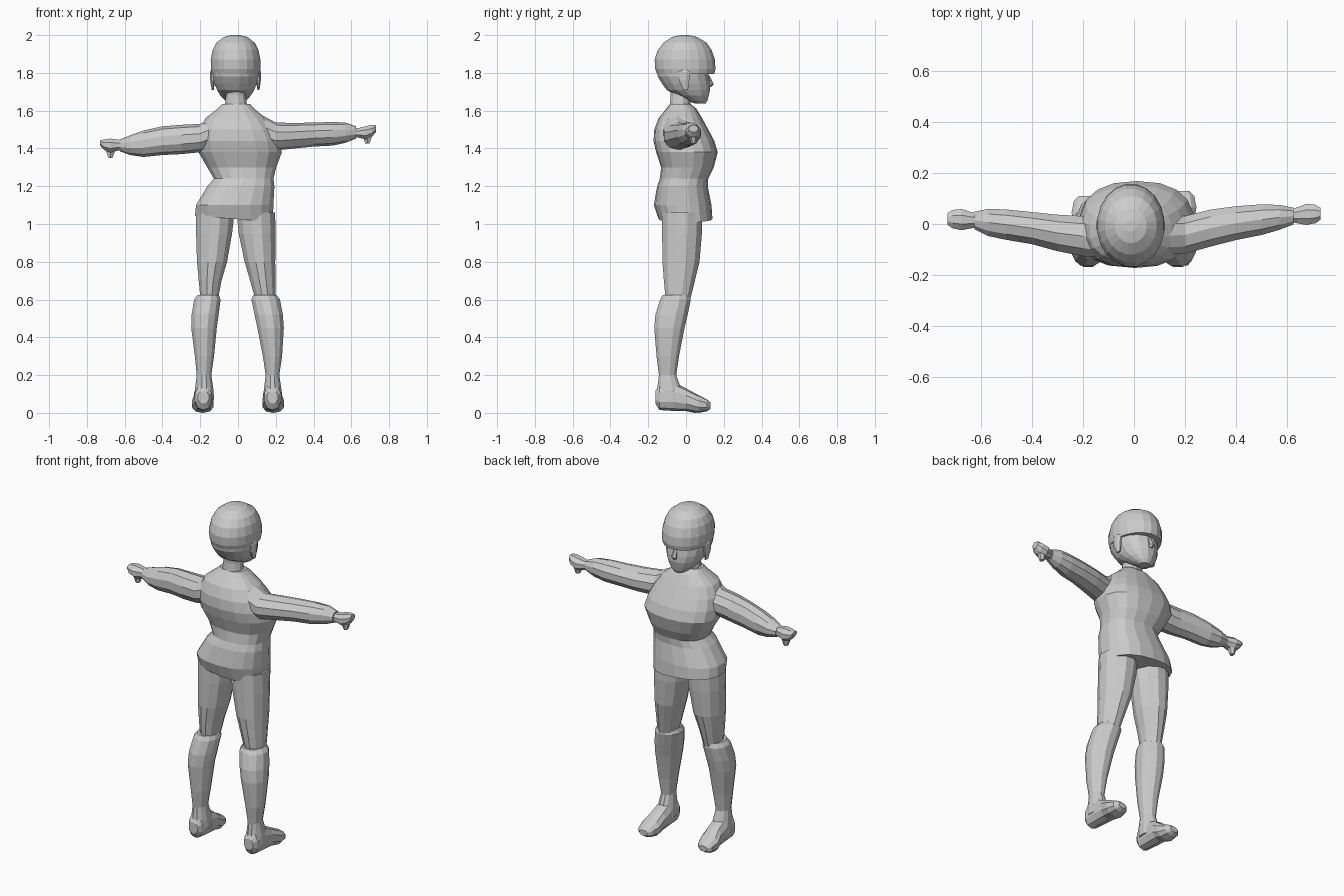
import bpy, bmesh, math


def loft(name, rings, axis, sides, power=1.0, tweak=None):
    """Skin oval rings: (position on axis, u0, u1, v0, v1)."""
    bm = bmesh.new()
    loops = []
    for p, u0, u1, v0, v1 in rings:
        loop = []
        for i in range(sides):
            a = math.tau * (i + 0.5) / sides
            c, s = math.cos(a), math.sin(a)
            u = (u0 + u1) / 2 + (u1 - u0) / 2 * math.copysign(abs(c) ** power, c)
            v = (v0 + v1) / 2 + (v1 - v0) / 2 * math.copysign(abs(s) ** power, s)
            co = {'x': (p, u, v), 'y': (u, p, v), 'z': (u, v, p)}[axis]
            loop.append(bm.verts.new(co))
        loops.append(loop)
    for a, b in zip(loops, loops[1:]):
        for i in range(sides):
            j = (i + 1) % sides
            bm.faces.new((a[i], a[j], b[j], b[i]))
    bm.faces.new(loops[0])
    bm.faces.new(loops[-1])
    if tweak:
        for v in bm.verts:
            tweak(v.co)
    bmesh.ops.recalc_face_normals(bm, faces=bm.faces)
    me = bpy.data.meshes.new(name)
    bm.to_mesh(me)
    bm.free()
    ob = bpy.data.objects.new(name, me)
    bpy.context.collection.objects.link(ob)
    return ob


# Head: smooth cap with a brow rim, recessed face below it
loft("skull_cap", [
    (2.0, -.04, .012, -.03, .015), (1.99, -.075, .05, -.075, .06),
    (1.96, -.115, .09, -.12, .11), (1.92, -.136, .11, -.152, .138),
    (1.87, -.146, .12, -.168, .155), (1.82, -.145, .12, -.165, .158),
    (1.795, -.14, .115, -.155, .152)], 'z', 20)
loft("face", [
    (1.83, -.136, .11, -.16, .12), (1.78, -.136, .11, -.152, .122),
    (1.745, -.128, .102, -.13, .128), (1.71, -.113, .088, -.105, .13),
    (1.68, -.095, .07, -.05, .122), (1.655, -.07, .045, .0, .115),
    (1.637, -.045, .02, .05, .105)], 'z', 16)
loft("nose", [
    (1.785, -.023, -.003, .1, .125), (1.74, -.03, .004, .1, .147),
    (1.725, -.026, .0, .1, .135)], 'z', 6)
for name, x in (("left_ear", -.134), ("right_ear", .108)):
    loft(name, [
        (1.825, x - .006, x + .006, -.025, .015), (1.805, x - .015, x + .015, -.04, .027),
        (1.76, x - .014, x + .014, -.04, .02), (1.71, x - .006, x + .006, -.015, .012)], 'z', 8)
loft("neck", [
    (1.76, -.065, .042, -.09, .03), (1.68, -.065, .042, -.083, .022),
    (1.6, -.075, .055, -.09, .03)], 'z', 12)


# Tunic with pinched waist and slightly slanted hem
def slant(co):
    if co.z < 1.06:
        co.z -= .08 * co.x


loft("tunic", [
    (1.635, -.085, .065, -.085, .025), (1.61, -.11, .088, -.105, .055),
    (1.56, -.175, .15, -.145, .085), (1.5, -.205, .195, -.168, .118),
    (1.44, -.215, .222, -.172, .15), (1.38, -.212, .235, -.158, .168),
    (1.3, -.165, .205, -.132, .147), (1.24, -.13, .19, -.138, .118),
    (1.2, -.165, .195, -.153, .115), (1.1, -.225, .19, -.17, .135),
    (1.025, -.23, .187, -.145, .14)], 'z', 18, .85, slant)

# Arms, including sleeves that narrow at the wrist
loft("left_arm", [
    (-.1, -.135, .03, 1.41, 1.58), (-.2, -.13, .035, 1.38, 1.53),
    (-.3, -.11, .04, 1.37, 1.525), (-.4, -.082, .05, 1.365, 1.517),
    (-.5, -.065, .06, 1.355, 1.495), (-.57, -.05, .062, 1.365, 1.47),
    (-.625, -.022, .05, 1.385, 1.448)], 'x', 10)
loft("right_arm", [
    (.1, -.125, .03, 1.42, 1.59), (.2, -.12, .035, 1.39, 1.537),
    (.3, -.092, .06, 1.4, 1.535), (.4, -.066, .073, 1.41, 1.537),
    (.5, -.046, .08, 1.415, 1.54), (.57, -.025, .077, 1.43, 1.537),
    (.625, -.003, .065, 1.452, 1.517)], 'x', 10)

# Small fists with thumbs hanging below
loft("left_hand", [
    (-.6, -.015, .04, 1.39, 1.445), (-.64, -.02, .05, 1.385, 1.45),
    (-.675, -.028, .062, 1.375, 1.455), (-.71, -.02, .058, 1.39, 1.45),
    (-.73, -.005, .045, 1.415, 1.443)], 'x', 8)
loft("right_hand", [
    (.6, .01, .055, 1.46, 1.51), (.64, .0, .068, 1.455, 1.51),
    (.675, -.007, .083, 1.445, 1.52), (.71, .0, .078, 1.46, 1.527),
    (.73, .015, .065, 1.485, 1.525)], 'x', 8)
for name, x, y, z in (("left_thumb", -.675, .02, 1.35), ("right_thumb", .685, .04, 1.425)):
    loft(name, [
        (z, x - .013, x + .013, y - .015, y + .015),
        (z + .05, x - .032, x + .032, y - .024, y + .024)], 'z', 6)

# Legs: thighs, calves with a boot step at the knee, and feet
thigh_y = [(1.06, -.13, .09), (.95, -.13, .088), (.8, -.128, .075), (.7, -.12, .05), (.6, -.11, .025)]
calf_y = [(.625, -.125, .022), (.6, -.14, .028), (.52, -.165, .012), (.45, -.171, -.005),
          (.3, -.158, -.035), (.2, -.145, -.05), (.12, -.155, -.02), (.07, -.15, -.02)]
thigh_x = {
    "left": [(-.225, -.015), (-.225, -.028), (-.22, -.055), (-.21, -.085), (-.2, -.105)],
    "right": [(-.01, .2), (.0, .202), (.032, .2), (.062, .2), (.09, .2)]}
calf_x = {
    "left": [(-.215, -.1), (-.235, -.09), (-.248, -.1), (-.25, -.11),
             (-.23, -.125), (-.22, -.14), (-.23, -.128), (-.235, -.125)],
    "right": [(.08, .205), (.068, .225), (.085, .24), (.1, .245),
              (.13, .235), (.145, .22), (.135, .232), (.13, .235)]}
foot = [(-.162, .03, .05, .115), (-.14, .045, .015, .15), (-.06, .05, .01, .16),
        (.0, .053, .01, .13), (.065, .06, .0, .095), (.11, .048, .008, .072), (.13, .025, .022, .055)]
for side, sx in (("left", -1), ("right", 1)):
    loft(side + "_thigh", [(z, *x, a, b) for (z, a, b), x in zip(thigh_y, thigh_x[side])], 'z', 12)
    loft(side + "_calf", [(z, *x, a, b) for (z, a, b), x in zip(calf_y, calf_x[side])], 'z', 12)
    rings = []
    for y, w, z0, z1 in foot:
        cx = sx * (.183 + .06 * max(0, y))
        yy = y - (.02 if side == "left" and y > 0 else 0)
        rings.append((yy, cx - w, cx + w, z0, z1))
    loft(side + "_foot", rings, 'y', 10, .85)
